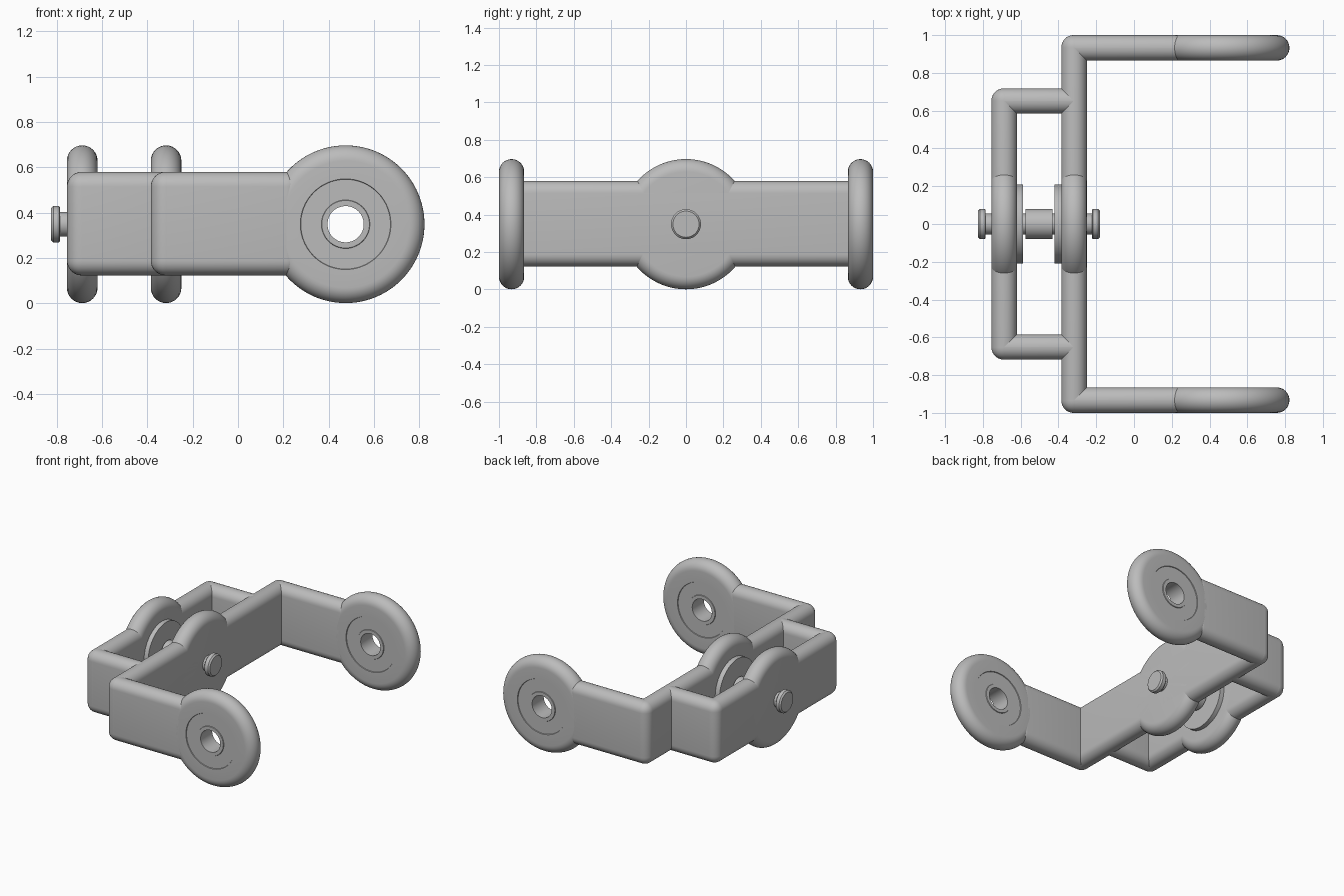
import bpy, bmesh, math
from mathutils import Matrix, Vector

if "Cube" in bpy.data.objects:
    bpy.data.objects.remove(bpy.data.objects["Cube"], do_unlink=True)

metal = bpy.data.materials.new("grey metal")
metal.use_nodes = True
GREY = (0.5, 0.5, 0.5, 1)
metal.diffuse_color = GREY
metal.node_tree.nodes["Principled BSDF"].inputs["Base Color"].default_value = GREY

ZC = 0.349       # height of all axes
HALF = 0.0675    # half the plate thickness
RIM = 0.348      # boss radius
BAR_Z = (0.123, 0.58)


def finish(name, bm):
    bmesh.ops.recalc_face_normals(bm, faces=bm.faces)
    mesh = bpy.data.meshes.new(name)
    bm.to_mesh(mesh)
    bm.free()
    mesh.materials.append(metal)
    ob = bpy.data.objects.new(name, mesh)
    bpy.context.collection.objects.link(ob)
    bpy.ops.object.select_all(action="DESELECT")
    ob.select_set(True)
    bpy.context.view_layer.objects.active = ob
    bpy.ops.object.shade_smooth_by_angle(angle=math.radians(30))
    return ob


def bar(name, xs, ys):
    """Upright flat bar with fully rounded edges."""
    bm = bmesh.new()
    bmesh.ops.create_cube(bm, size=1)
    for v in bm.verts:
        v.co = [r[0] if c < 0 else r[1] for c, r in zip(v.co, (xs, ys, BAR_Z))]
    bmesh.ops.bevel(bm, geom=bm.edges[:], offset=HALF - 0.002, segments=8,
                    profile=0.5, affect="EDGES")
    return finish(name, bm)


def lathe(name, profile, axis, centre, closed=False, steps=96):
    """Revolve (radius, along) points about the given axis."""
    bm = bmesh.new()
    verts = [bm.verts.new((r, 0, a)) for r, a in profile]
    pairs = list(zip(verts, verts[1:]))
    if closed:
        pairs.append((verts[-1], verts[0]))
    edges = [bm.edges.new(p) for p in pairs]
    bmesh.ops.spin(bm, geom=verts + edges, cent=(0, 0, 0), axis=(0, 0, 1),
                   angle=math.tau, steps=steps)
    bmesh.ops.remove_doubles(bm, verts=bm.verts, dist=1e-5)
    turn = Vector((0, 0, 1)).rotation_difference(Vector(axis)).to_matrix().to_4x4()
    bm.transform(Matrix.Translation(centre) @ turn)
    return finish(name, bm)


# Rounded rim shared by every boss
rim = []
for i in range(17):
    t = math.pi * (0.5 - i / 16)
    rim.append((RIM - HALF + HALF * math.cos(t), HALF * math.sin(t)))

# Arm boss: shallow ring recess on both faces and an open bore
half_face = [(0.08, HALF), (0.105, HALF), (0.107, HALF - 0.005),
             (0.198, HALF - 0.005), (0.2, HALF)]
arm_boss = half_face + rim + [(r, -a) for r, a in reversed(half_face)]
solid_boss = [(0, HALF)] + rim + [(0, -HALF)]

# Main fork and its two arms
bar("fork_crossbar", (-0.385, -0.25), (-1, 1))
for side, s in (("left", 1), ("right", -1)):
    bar(side + "_arm", (-0.385, 0.28), sorted((s * 0.865, s)))
    lathe(side + "_arm_boss", arm_boss, (0, 1, 0), (0.475, s * (1 - HALF), ZC), True)
    bar(side + "_frame_side", (-0.755, -0.26), sorted((s * 0.585, s * 0.718)))

# Rear frame
bar("rear_plate", (-0.755, -0.62), (-0.718, 0.718))
for name, x in (("rear_boss", -0.6875), ("crossbar_boss", -0.3175)):
    lathe(name, solid_boss, (1, 0, 0), (x, 0, ZC))

# Washers against the inner faces of the two plates
for name, x0, x1 in (("rear_washer", -0.63, -0.587), ("front_washer", -0.42, -0.375)):
    lathe(name, [(0, x0), (0.21, x0), (0.21, x1), (0, x1)], (1, 0, 0), (0, 0, ZC))

# Pivot pin with a head at each end and a spacer in the middle
PIN, HEAD, CH = 0.055, 0.08, 0.01
pin = [(0, -0.825), (HEAD - CH, -0.825), (HEAD, -0.825 + CH), (HEAD, -0.785 - CH / 2),
       (HEAD - CH / 2, -0.785), (PIN, -0.785), (PIN, -0.574), (HEAD, -0.574),
       (HEAD, -0.432), (PIN, -0.432), (PIN, -0.222), (HEAD - CH / 2, -0.222),
       (HEAD, -0.222 + CH / 2), (HEAD, -0.18 - CH), (HEAD - CH, -0.18), (0, -0.18)]
lathe("pivot_pin", pin, (1, 0, 0), (0, 0, ZC), steps=48)
